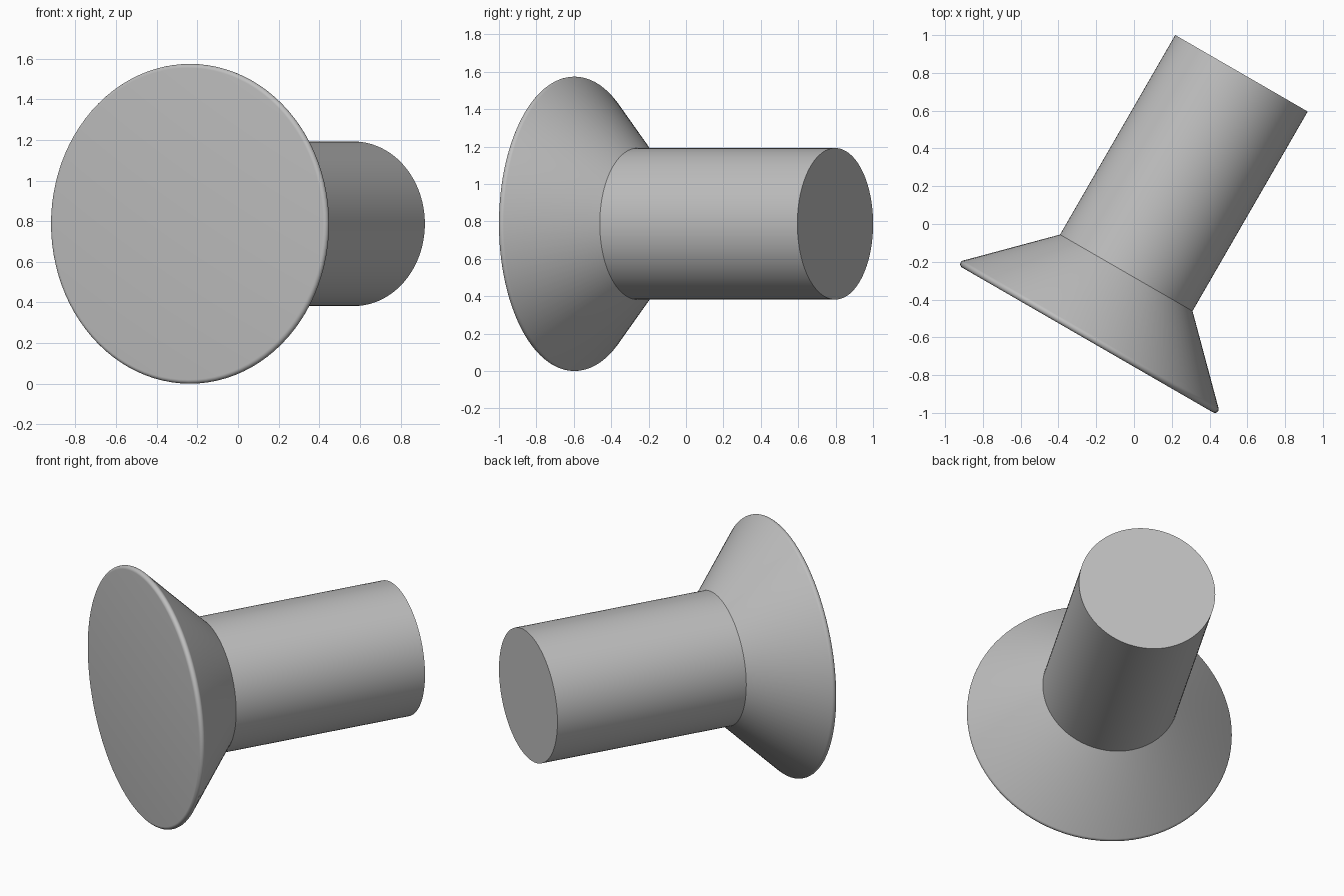
import bpy, bmesh, math
from mathutils import Matrix, Vector

cube = bpy.data.objects.get("Cube")
if cube:
    bpy.data.objects.remove(cube, do_unlink=True)

SEGMENTS = 96
HEAD_R, SHANK_R, FILLET = 0.787, 0.405, 0.02
LENGTH = 1.61                      # rim centre to shank end
RIM_CENTRE = Vector((-0.236, -0.5965, HEAD_R))

steel = bpy.data.materials.new("steel grey")
steel.use_nodes = True
colour = (0.52, 0.52, 0.52, 1)
steel.diffuse_color = colour
steel.node_tree.nodes["Principled BSDF"].inputs["Base Color"].default_value = colour

# Profile as (radius, distance along the axis): flat face, rounded rim, cone, shank
ring = HEAD_R - FILLET
profile = [(0, -FILLET)]
for i in range(10):
    a = math.radians(-90 + 15 * i)
    profile.append((ring + FILLET * math.cos(a), FILLET * math.sin(a)))
rim_r, rim_s = profile[-1]
profile += [(SHANK_R, rim_s + rim_r - SHANK_R), (SHANK_R, LENGTH), (0, LENGTH)]

# Spin the profile into a solid of revolution
bm = bmesh.new()
verts = [bm.verts.new((r, 0, s)) for r, s in profile]
edges = [bm.edges.new(pair) for pair in zip(verts, verts[1:])]
bmesh.ops.spin(bm, geom=verts + edges, cent=(0, 0, 0), axis=(0, 0, 1),
               angle=math.tau, steps=SEGMENTS, use_duplicate=False)
bmesh.ops.remove_doubles(bm, verts=bm.verts, dist=1e-4)
bmesh.ops.recalc_face_normals(bm, faces=bm.faces)

# Lay the axis level, then turn it towards the back left
bm.transform(Matrix.Rotation(math.radians(-30), 4, 'Z') @ Matrix.Rotation(math.radians(-90), 4, 'X'))

mesh = bpy.data.meshes.new("countersunk_rivet")
bm.to_mesh(mesh)
bm.free()
mesh.materials.append(steel)
rivet = bpy.data.objects.new("countersunk_rivet", mesh)
rivet.location = RIM_CENTRE
bpy.context.collection.objects.link(rivet)

bpy.ops.object.select_all(action='DESELECT')
rivet.select_set(True)
bpy.context.view_layer.objects.active = rivet
bpy.ops.object.shade_smooth_by_angle(angle=math.radians(30))
